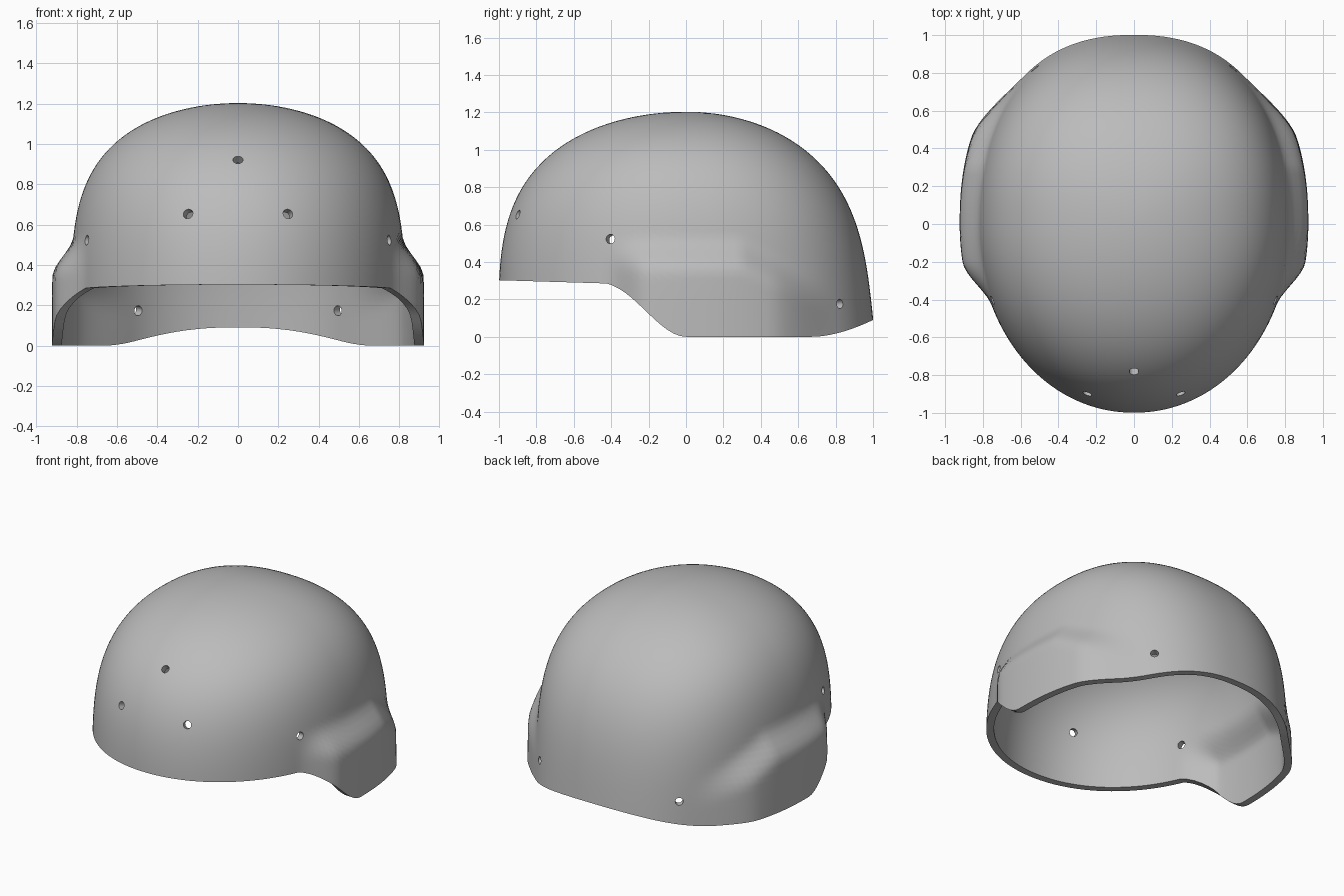
import bpy, bmesh
from math import sin, cos, pi, asin
from mathutils import Vector

cube = bpy.data.objects.get("Cube")
if cube:
    bpy.data.objects.remove(cube, do_unlink=True)

HEIGHT, THICK = 1.203, 0.048
COLS, ROWS = 160, 48


def step(a, b, v):
    t = min(1, max(0, (v - a) / (b - a)))
    return t * t * (3 - 2 * t)


def rim_height(y):
    """Brow line at the front, ear drop at the sides, raised nape."""
    if y < -0.42:
        return 0.285 + (-0.42 - y) * 0.03
    if y < 0.03:
        return 0.285 * (1 - step(-0.45, 0.0, y) ** 1.05)
    return 0.09 * max(0, (y - 0.68) / 0.32) ** 1.7


def shell_point(ang, z):
    """Point on the outer skin at a direction and height."""
    c, s = cos(ang), sin(ang)
    w = z / HEIGHT
    wide = 0.83 * max(0, 1 - w ** 4.3) ** 0.5
    if s < 0:
        long, n = 1.003 * max(0, 1 - w ** 3.5) ** 0.5, 2.05
    else:
        long, n = (1.01 - 0.1 * z) * max(0, 1 - w ** 3.6) ** 0.5, 2.3
    r = (abs(c / wide) ** n + abs(s / long) ** n) ** (-1 / n)
    x, y = r * c, r * s
    # Ear bulge
    top = 0.54 - 0.5 * max(0, y - 0.3)
    bulge = 0.093 * step(0, 0.2, top - z)
    bulge *= step(-0.43, -0.2, y) * (1 - step(0.45, 0.8, y))
    return Vector((x + (bulge if c > 0 else -bulge), y, z))


# Outer skin: rings from crown to rim
bm = bmesh.new()
crown = bm.verts.new((0, 0, HEIGHT))
rings = [[] for _ in range(ROWS)]
for i in range(COLS):
    ang = 2 * pi * i / COLS
    z = 0.15
    for _ in range(12):
        z = 0.5 * z + 0.5 * rim_height(shell_point(ang, z).y)
    low = asin(z / HEIGHT)
    for r in range(ROWS):
        tilt = pi / 2 + (low - pi / 2) * (r + 1) / ROWS
        rings[r].append(bm.verts.new(shell_point(ang, HEIGHT * sin(tilt))))


def skin(tip, rows, flip):
    for i in range(COLS):
        j = (i + 1) % COLS
        quads = [(tip, rows[0][i], rows[0][j])]
        quads += [(a[i], b[i], b[j], a[j]) for a, b in zip(rows, rows[1:])]
        for q in quads:
            bm.faces.new(q[::-1] if flip else q)


skin(crown, rings, False)
bm.normal_update()

# Mounting holes: centre near the skin, mirrored left and right
spots = [Vector((0, -0.79, 0.93))]
for x, y, z in ((0.25, -0.905, 0.655), (0.765, -0.41, 0.525), (0.515, 0.81, 0.175)):
    spots += [Vector((x, y, z)), Vector((-x, y, z))]
outer = list(bm.verts)
drills = []
for p in spots:
    near = min(outer, key=lambda v: (v.co - p).length)
    drills.append((p, near.normal.copy()))

# Inner skin: offset inwards, kept level at the rim
inner = []
for r, ring in enumerate(rings):
    lift = 1 - ((r + 1) / ROWS) ** 8
    inner.append([bm.verts.new(v.co - THICK * Vector((v.normal.x, v.normal.y, v.normal.z * lift)))
                  for v in ring])
tip = bm.verts.new((0, 0, HEIGHT - THICK))
skin(tip, inner, True)

# Rim joining the two skins
for i in range(COLS):
    j = (i + 1) % COLS
    bm.faces.new((rings[-1][i], inner[-1][i], inner[-1][j], rings[-1][j]))

mesh = bpy.data.meshes.new("helmet_shell")
bm.to_mesh(mesh)
bm.free()
shell = bpy.data.objects.new("helmet_shell", mesh)
bpy.context.collection.objects.link(shell)

# Shell colour
grey = bpy.data.materials.new("shell_grey")
grey.use_nodes = True
colour = (0.5, 0.5, 0.5, 1)
grey.diffuse_color = colour
grey.node_tree.nodes["Principled BSDF"].inputs["Base Color"].default_value = colour
mesh.materials.append(grey)

# Drill the holes
cut = bmesh.new()
for p, n in drills:
    turn = n.to_track_quat('Z', 'Y').to_matrix().to_4x4()
    turn.translation = p
    bmesh.ops.create_cone(cut, cap_ends=True, segments=20, radius1=0.025,
                          radius2=0.025, depth=0.3, matrix=turn)
cut_mesh = bpy.data.meshes.new("hole_cutter")
cut.to_mesh(cut_mesh)
cut.free()
cut_mesh.materials.append(grey)
cutter = bpy.data.objects.new("hole_cutter", cut_mesh)
bpy.context.collection.objects.link(cutter)
cutter.hide_render = True

mod = shell.modifiers.new("holes", 'BOOLEAN')
mod.operation = 'DIFFERENCE'
mod.solver = 'EXACT'
mod.object = cutter
bpy.ops.object.select_all(action='DESELECT')
shell.select_set(True)
bpy.context.view_layer.objects.active = shell
bpy.ops.object.modifier_apply(modifier=mod.name)
bpy.data.objects.remove(cutter, do_unlink=True)
bpy.ops.object.shade_smooth_by_angle(angle=0.6)
